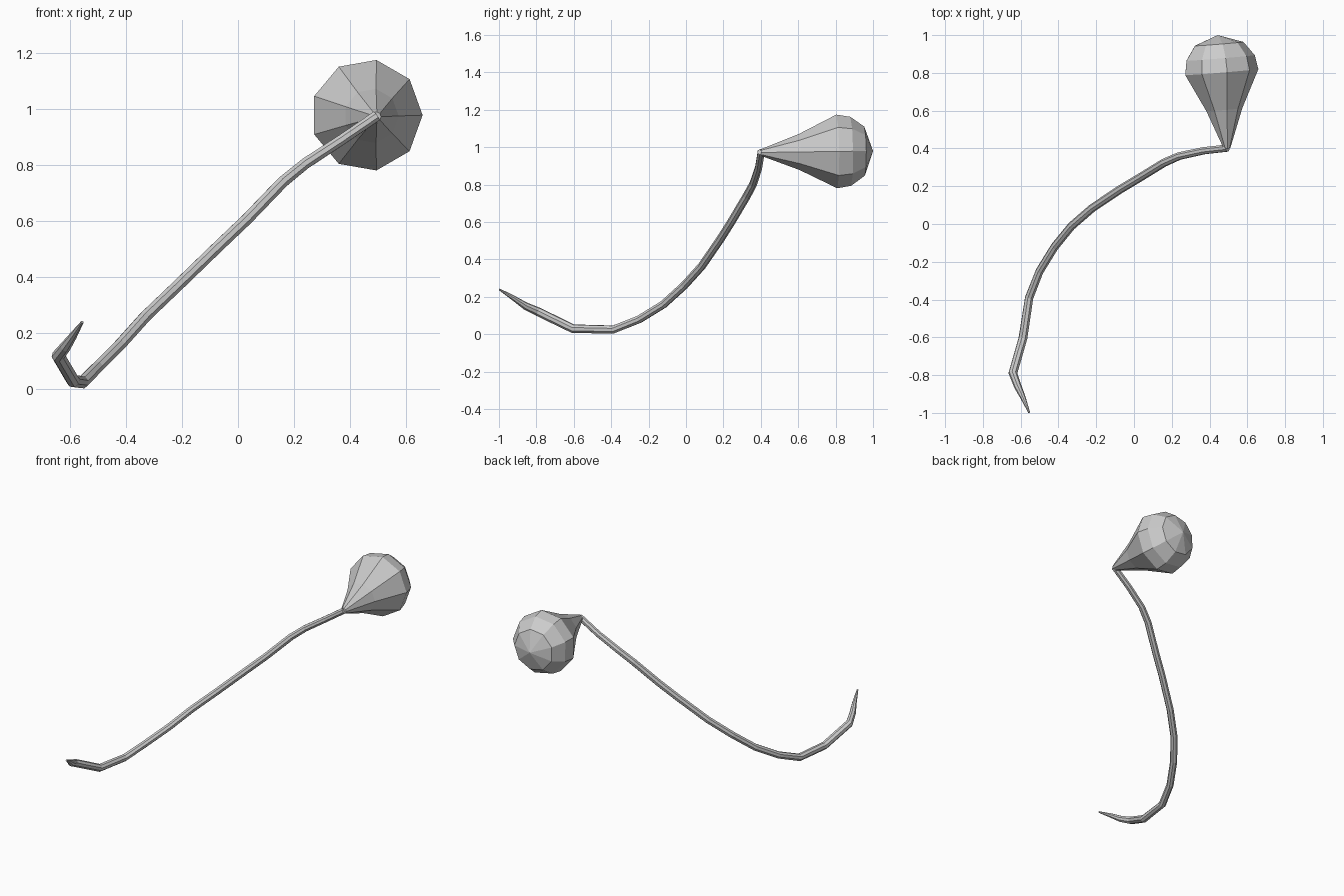
import bpy, bmesh
from math import cos, sin, pi
from mathutils import Vector

if "Cube" in bpy.data.objects:
    bpy.data.objects.remove(bpy.data.objects["Cube"])


def loft(name, rings, caps):
    """Skin a list of vertex-position rings; single-point rings become tips."""
    bm = bmesh.new()
    vr = [[bm.verts.new(p) for p in ring] for ring in rings]
    for a, b in zip(vr, vr[1:]):
        n = max(len(a), len(b))
        for i in range(n):
            j = (i + 1) % n
            if len(b) == 1:
                bm.faces.new((a[i], a[j], b[0]))
            else:
                bm.faces.new((a[i], a[j], b[j], b[i]))
    for k in caps:
        bm.faces.new(vr[k])
    bmesh.ops.recalc_face_normals(bm, faces=bm.faces)
    me = bpy.data.meshes.new(name)
    bm.to_mesh(me)
    bm.free()
    ob = bpy.data.objects.new(name, me)
    bpy.context.collection.objects.link(ob)
    return ob


def circle(c, u, v, r, n):
    return [c + r * (cos(2 * pi * i / n) * u + sin(2 * pi * i / n) * v) for i in range(n)]


# Curved stem: x, y, z, radius from thin tip to bulb
path = [
    (-0.555, -0.998, 0.240, 0.005), (-0.587, -0.92, 0.192, 0.014),
    (-0.615, -0.86, 0.152, 0.020), (-0.641, -0.79, 0.120, 0.024),
    (-0.588, -0.605, 0.030, 0.024), (-0.555, -0.39, 0.025, 0.023),
    (-0.50, -0.25, 0.080, 0.022), (-0.42, -0.12, 0.160, 0.022),
    (-0.33, -0.01, 0.260, 0.022), (-0.22, 0.085, 0.365, 0.022),
    (-0.07, 0.185, 0.510, 0.022), (0.03, 0.245, 0.605, 0.022),
    (0.16, 0.325, 0.740, 0.022), (0.24, 0.36, 0.805, 0.021),
    (0.37, 0.388, 0.890, 0.020), (0.495, 0.402, 0.975, 0.020)]
pts = [Vector(p[:3]) for p in path]
rings, u = [], Vector((0, 0, 1))
for i, p in enumerate(pts):
    t = (pts[min(i + 1, len(pts) - 1)] - pts[max(i - 1, 0)]).normalized()
    u = (u - t * u.dot(t)).normalized()
    rings.append(circle(p, u, t.cross(u), path[i][3], 8))
loft("stem", rings, (0, -1))

# Nine-sided bulb, slightly tilted: distance along axis, radius
start, end = Vector((0.492, 0.40, 0.972)), Vector((0.443, 1.0, 0.98))
axis = (end - start).normalized()
side = (Vector((1, 0, 0)) - axis * axis.x).normalized()
up = side.cross(axis)
profile = [(0.0, 0.018), (0.205, 0.098), (0.405, 0.2), (0.48, 0.187), (0.555, 0.133)]
rings = [circle(start + axis * d, side, up, r, 9) for d, r in profile]
loft("bulb", rings + [[end]], (0,))
